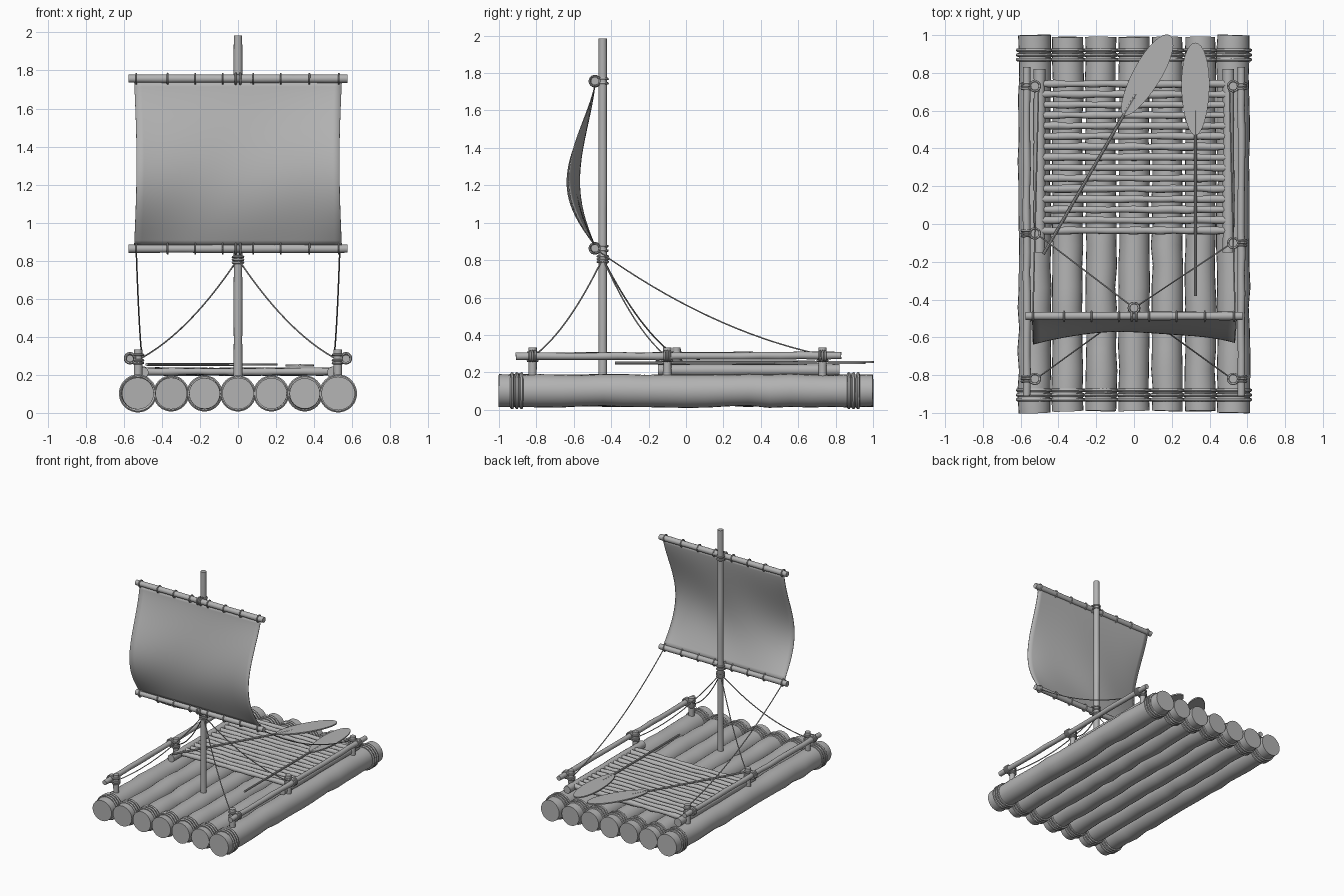
import bpy, bmesh, math, random
from mathutils import Vector

random.seed(4)
if "Cube" in bpy.data.objects:
    bpy.data.objects.remove(bpy.data.objects["Cube"])

grey = bpy.data.materials.new("plain grey")
grey.use_nodes = True
grey.diffuse_color = (0.45, 0.45, 0.45, 1)
bsdf = grey.node_tree.nodes["Principled BSDF"]
bsdf.inputs["Base Color"].default_value = grey.diffuse_color
bsdf.inputs["Roughness"].default_value = 0.8
parts = []


def finish(name, bm):
    bmesh.ops.recalc_face_normals(bm, faces=bm.faces)
    mesh = bpy.data.meshes.new(name)
    bm.to_mesh(mesh)
    bm.free()
    mesh.materials.append(grey)
    obj = bpy.data.objects.new(name, mesh)
    bpy.context.collection.objects.link(obj)
    parts.append(obj)
    return obj


def tube(bm, path, radii, sides=12, closed=False):
    """Sweep a circle along a path; radii is one number or one per point."""
    path = [Vector(p) for p in path]
    n = len(path)
    if not isinstance(radii, list):
        radii = [radii] * n
    side = None
    loops = []
    for i, p in enumerate(path):
        if closed:
            d = path[(i + 1) % n] - path[i - 1]
        else:
            d = path[min(i + 1, n - 1)] - path[max(i - 1, 0)]
        d.normalize()
        side = d.orthogonal() if side is None else side - d * side.dot(d)
        side.normalize()
        up = d.cross(side)
        loops.append([bm.verts.new(p + radii[i] * (side * math.cos(a) + up * math.sin(a)))
                      for a in (math.tau * k / sides for k in range(sides))])
    for i in range(n if closed else n - 1):
        a, b = loops[i], loops[(i + 1) % n]
        for k in range(sides):
            m = (k + 1) % sides
            bm.faces.new((a[k], a[m], b[m], b[k]))
    if not closed:
        bm.faces.new(loops[0])
        bm.faces.new(loops[-1])


def pole(bm, a, b, radius, steps=12, bump=0.06, drift=0.0, sides=14):
    """Natural pole with an uneven thickness."""
    a, b = Vector(a), Vector(b)
    path, radii = [], []
    for i in range(steps + 1):
        off = Vector([random.uniform(-drift, drift) for _ in range(3)])
        path.append(a.lerp(b, i / steps) + (off if 0 < i < steps else Vector()))
        radii.append(radius * (1 + random.uniform(-bump, bump)))
    tube(bm, path, radii, sides)


def ring(bm, centre, axis, radius, thick=0.007, sides=20):
    """Rope ring around an axis."""
    axis = Vector(axis).normalized()
    u = axis.orthogonal().normalized()
    v = axis.cross(u)
    tube(bm, [Vector(centre) + radius * (u * math.cos(t) + v * math.sin(t))
              for t in (math.tau * k / sides for k in range(sides))], thick, 6, True)


def rope(bm, a, b, sag, radius=0.004):
    a, b = Vector(a), Vector(b)
    tube(bm, [a.lerp(b, t) - Vector((0, 0, 4 * sag * t * (1 - t)))
              for t in (i / 16 for i in range(17))], radius, 6)


X, Y, Z = (1, 0, 0), (0, 1, 0), (0, 0, 1)

# Hull logs with triple rope bindings at both ends
bindings = bmesh.new()
for i in range(7):
    x = (i - 3) * 0.1755
    outer = i in (0, 6)
    radius = 0.086 if outer else 0.081
    end = 1.0 if outer else 0.99
    bm = bmesh.new()
    pole(bm, (x, -end, 0.102), (x, end, 0.102), radius, 18, 0.035, 0.004, 24)
    finish("hull_log_%d" % (i + 1), bm)
    for y in (-0.93, -0.905, -0.88, 0.87, 0.895, 0.92):
        ring(bindings, (x, y, 0.102), Y, radius + 0.004, 0.010, 28)
finish("hull_bindings", bindings)

# Mast
MAST_Y, YARD_Y = -0.445, -0.487
bm = bmesh.new()
pole(bm, (0, MAST_Y, 0.15), (0, MAST_Y, 1.985), 0.023, 16, 0.05)
finish("mast", bm)

# Yards and their rope loops
loops = bmesh.new()
for name, z in (("upper_yard", 1.757), ("lower_yard", 0.863)):
    bm = bmesh.new()
    pole(bm, (-0.575, YARD_Y, z), (0.575, YARD_Y, z), 0.022, 12, 0.06)
    finish(name, bm)
    for x in (-0.535, -0.37, -0.225, -0.08, 0.08, 0.225, 0.375, 0.53):
        ring(loops, (x, YARD_Y - 0.002, z), X, 0.027, 0.005)
    for d in (-0.012, 0.012):
        ring(loops, (d, YARD_Y, z), X, 0.027)
        ring(loops, (0, MAST_Y, z + d), Z, 0.026)
for z in (0.79, 0.805, 0.82):
    ring(loops, (0, MAST_Y, z), Z, 0.027)
finish("yard_lashings", loops)

# Billowing sail
bm = bmesh.new()
N = 28
grid = []
for j in range(N + 1):
    t = j / N
    belly = math.sin(math.pi * t ** 1.35)
    row = []
    for i in range(N + 1):
        u = 2 * i / N - 1
        ripple = 0.006 * belly * math.sin(5 * u + 4 * t)
        x = u * (0.546 - 0.013 * math.sin(math.pi * t))
        y = YARD_Y - 0.146 * belly * (0.6 + 0.4 * abs(u) ** 3) + ripple
        row.append(bm.verts.new((x, y, 1.745 - 0.868 * t)))
    grid.append(row)
for j in range(N):
    for i in range(N):
        bm.faces.new((grid[j][i], grid[j][i + 1], grid[j + 1][i + 1], grid[j + 1][i]))
sail = finish("sail", bm)
solid = sail.modifiers.new("thickness", "SOLIDIFY")
solid.thickness = 0.005
solid.offset = 0

# Side rails on lashed posts, with rigging ropes tied to the posts
rigging = bmesh.new()
lashings = bmesh.new()
for s, side in ((1, "left"), (-1, "right")):
    rail_x, post_x = s * 0.568, s * 0.525
    bm = bmesh.new()
    pole(bm, (rail_x, -0.91, 0.285), (rail_x, 0.83, 0.29), 0.02, 16, 0.08, 0.002)
    finish(side + "_rail", bm)
    bm = bmesh.new()
    mid_y = -0.1 if s > 0 else -0.05
    for y in (-0.82, mid_y, 0.73):
        pole(bm, (post_x, y, 0.15), (post_x, y, 0.333), 0.022, 4, 0.04)
        for d in (-0.014, 0, 0.014):
            ring(lashings, (rail_x, y + d, 0.287), Y, 0.026)
        for z in (0.262, 0.276, 0.305):
            ring(lashings, (post_x, y, z), Z, 0.026)
    finish(side + "_posts", bm)
    knot = (0, MAST_Y, 0.81)
    rope(rigging, knot, (s * 0.505, -0.81, 0.29), 0.06)
    rope(rigging, knot, (s * 0.505, mid_y - 0.01, 0.29), 0.06)
    rope(rigging, (s * 0.535, YARD_Y + 0.01, 0.855), (s * 0.505, 0.72, 0.295), 0.075)
    # Beam beside the deck
    bm = bmesh.new()
    pole(bm, (s * 0.5, -0.15, 0.212), (s * 0.5, 0.82, 0.212), 0.031, 10, 0.05)
    finish(side + "_deck_beam", bm)
finish("post_lashings", lashings)
finish("rigging_ropes", rigging)

# Deck slats
bm = bmesh.new()
for i in range(15):
    y = -0.035 + i * 0.0555
    pole(bm, (-0.49, y, 0.217), (0.49, y, 0.217), 0.019, 14, 0.18, 0.002, 10)
finish("deck_slats", bm)


# Paddles: flat leaf blade on a thin shaft
def paddle(name, grip, tip, z):
    grip, tip = Vector((*grip, z)), Vector((*tip, z))
    d = (tip - grip).normalized()
    w = Vector((-d.y, d.x, 0))
    bm = bmesh.new()
    tube(bm, [grip, tip - d * 0.36], 0.008, 8)
    length, steps = 0.49, 32
    outline = []
    for k in range(steps):
        a = math.tau * k / steps
        along = (1 + math.cos(a)) / 2
        width = 0.074 * math.sin(a) * (0.9 + 0.2 * along)
        outline.append(tip - d * length * (1 - along) + w * width)
    top = [bm.verts.new(p + Vector((0, 0, 0.005))) for p in outline]
    low = [bm.verts.new(p - Vector((0, 0, 0.005))) for p in outline]
    bm.faces.new(top)
    bm.faces.new(low[::-1])
    for k in range(steps):
        m = (k + 1) % steps
        bm.faces.new((top[k], low[k], low[m], top[m]))
    finish(name, bm)


paddle("long_paddle", (-0.48, -0.16), (0.19, 1.0), 0.255)
paddle("straight_paddle", (0.325, -0.38), (0.325, 0.96), 0.25)

# Smooth shading with sharp ends
bpy.ops.object.select_all(action="DESELECT")
for obj in parts:
    obj.select_set(True)
bpy.context.view_layer.objects.active = parts[0]
bpy.ops.object.shade_smooth_by_angle(angle=math.radians(40))
